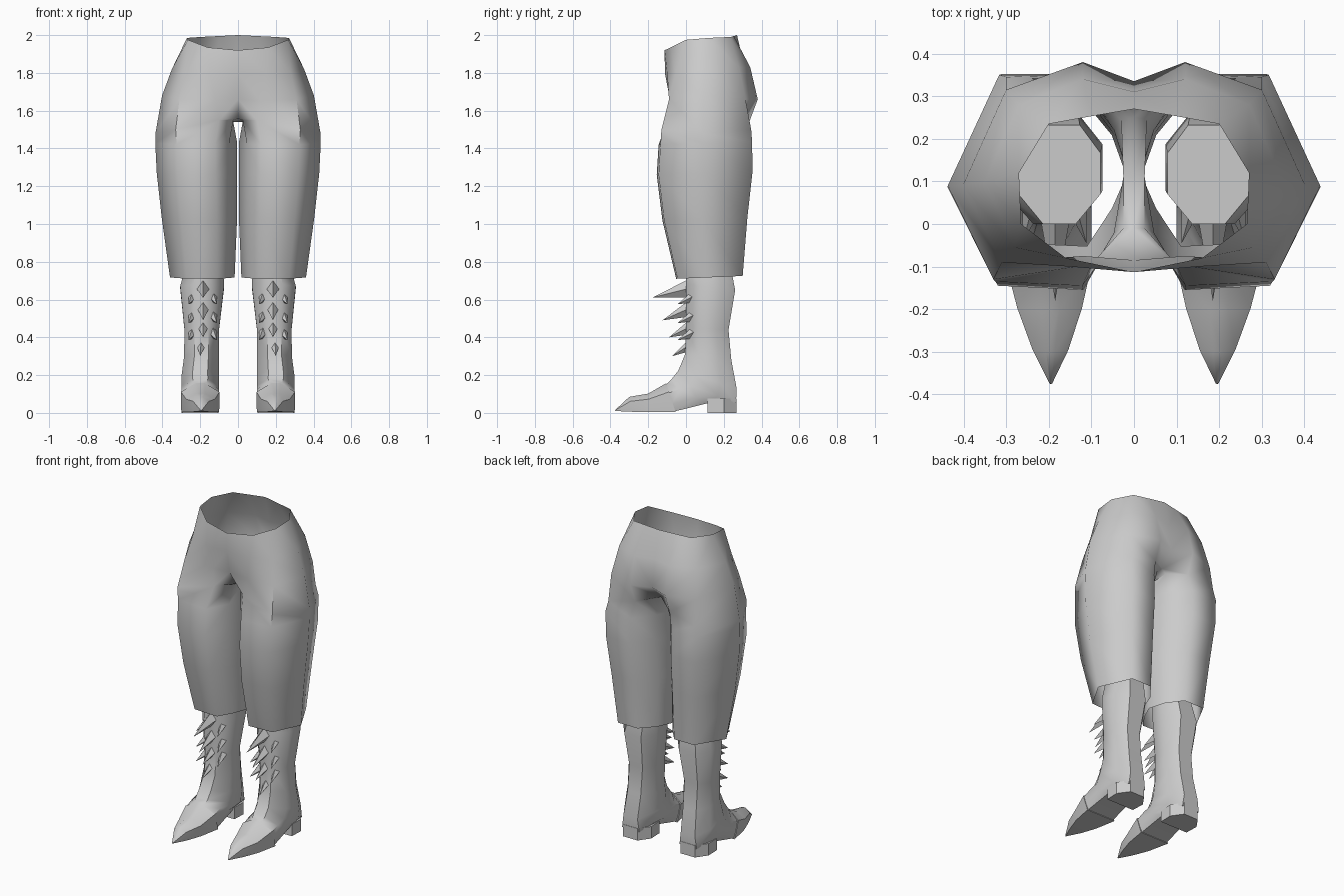
import bpy, bmesh, math
from mathutils import Vector

if "Cube" in bpy.data.objects:
    bpy.data.objects.remove(bpy.data.objects["Cube"])

grey = bpy.data.materials.new("light_grey")
grey.diffuse_color = (0.6, 0.6, 0.6, 1)
grey.use_nodes = True
grey.node_tree.nodes["Principled BSDF"].inputs["Base Color"].default_value = grey.diffuse_color


def finish(name, bm, angle):
    """Turn a right-hand half into a mirrored object."""
    bmesh.ops.recalc_face_normals(bm, faces=bm.faces)
    me = bpy.data.meshes.new(name)
    bm.to_mesh(me)
    bm.free()
    me.materials.append(grey)
    ob = bpy.data.objects.new(name, me)
    bpy.context.collection.objects.link(ob)
    bpy.ops.object.select_all(action='DESELECT')
    ob.select_set(True)
    bpy.context.view_layer.objects.active = ob
    if angle:
        bpy.ops.object.shade_smooth_by_angle(angle=math.radians(angle))
    m = ob.modifiers.new("Mirror", 'MIRROR')
    m.merge_threshold = 0.001
    return ob


def bridge(bm, a, b, closed=True):
    n = len(a)
    for i in range(n if closed else n - 1):
        j = (i + 1) % n
        bm.faces.new((a[i], a[j], b[j], b[i]))


def loft(bm, rings, cap_start=True, cap_end=True):
    rows = [[bm.verts.new(p) for p in r] for r in rings]
    for a, b in zip(rows, rows[1:]):
        bridge(bm, a, b)
    if cap_start:
        bm.faces.new(rows[0])
    if cap_end:
        bm.faces.new(rows[-1])
    return rows


# Trousers: half hip rings from front centre round to back centre
hips = [
    [(0, -.113, 1.92), (.16, -.08, 1.935), (.265, 0, 1.975), (.27, .12, 1.985),
     (.2, .235, 1.99), (.1, .253, 1.995), (0, .27, 2.0)],
    [(0, -.112, 1.8), (.15, -.10, 1.8), (.28, -.055, 1.8), (.35, .10, 1.82),
     (.27, .28, 1.83), (.12, .34, 1.83), (0, .31, 1.83)],
    [(0, -.085, 1.66), (.12, -.075, 1.65), (.31, -.09, 1.66), (.402, .09, 1.68),
     (.30, .315, 1.66), (.12, .38, 1.66), (0, .335, 1.66)],
    [(0, -.01, 1.56), (.10, -.095, 1.55), (.33, -.13, 1.5), (.437, .09, 1.48),
     (.30, .345, 1.5), (.12, .335, 1.54), (0, .25, 1.57)],
]
bm = bmesh.new()
rows = [[bm.verts.new(p) for p in r] for r in hips]
for a, b in zip(rows, rows[1:]):
    bridge(bm, a, b, False)
# Crotch strip joining the two legs
front, back = rows[-1][0], rows[-1][-1]
mid = bm.verts.new((0, .11, 1.54))
f2, m2, b2 = [bm.verts.new(p) for p in ((.025, -.01, 1.55), (.025, .11, 1.54), (.03, .245, 1.55))]
bm.faces.new((front, mid, m2, f2))
bm.faces.new((mid, back, b2, m2))
bm.faces.new((front, f2, rows[-1][1]))
bm.faces.new((back, rows[-1][5], b2))
# Trouser legs: height, inner x, outer x, front y, back y
section = [(.1, .25), (.27, 0), (.74, .02), (1, .47), (.72, 1), (.32, 1), (.1, .74), (0, .47)]
prev = [f2] + rows[-1][1:6] + [b2, m2]
for z, x0, x1, y0, y1 in ((1.42, .004, .438, -.145, .35), (1.26, .004, .43, -.155, .352),
                          (1.02, .005, .403, -.125, .325), (.71, .018, .36, -.052, .30)):
    ring = [bm.verts.new((x0 + (x1 - x0) * u, y0 + (y1 - y0) * v, z + .015 * v))
            for u, v in section]
    bridge(bm, prev, ring)
    prev = ring
finish("trousers", bm, 65)


def boot_ring(front, back, cx, hw, wf=.4, wb=.5):
    """Eight-sided section between a front point and a back point in side view."""
    right = [(0, wf), (.3, 1), (.72, 1), (1, wb)]
    pts = [(t, w) for t, w in right] + [(t, -w) for t, w in reversed(right)]
    return [(cx + w * hw, front[0] + (back[0] - front[0]) * t,
             front[1] + (back[1] - front[1]) * t) for t, w in pts]


# Boots: shaft turning forward into the foot
bm = bmesh.new()
loft(bm, [
    boot_ring((0, .80), (.232, .80), .175, .096),
    boot_ring((0, .68), (.26, .65), .19, .116),
    boot_ring((0, .45), (.225, .44), .192, .092),
    boot_ring((-.005, .31), (.24, .28), .193, .092),
    boot_ring((-.04, .225), (.268, .13), .2, .099),
    boot_ring((-.075, .18), (.265, .055), .2, .1, .4, .6),
    boot_ring((-.095, .16), (.11, .05), .2, .1, .35, .8),
    boot_ring((-.11, .145), (-.06, .008), .2, .098, .3, .95),
])
finish("boots", bm, 50)

# Pointed toe caps
bm = bmesh.new()
loft(bm, [
    boot_ring((-.105, .157), (-.055, .004), .2, .102, .25, .98),
    boot_ring((-.20, .102), (-.19, .005), .198, .076, .3, .98),
    boot_ring((-.30, .085), (-.285, .006), .196, .042, .25, .98),
    boot_ring((-.374, .016), (-.375, .01), .195, .003),
])
finish("toe_caps", bm, 40)

# Heels
bm = bmesh.new()
outline = [(-.095, .115), (.095, .115), (.098, .2), (.05, .268), (-.05, .268), (-.098, .2)]
loft(bm, [[(.2 + x, y, z) for x, y in outline] for z in (0, .075)])
finish("heels", bm, 0)

# Shin spikes: base x, y, z, tip x, y, z, half width
spikes = [(.185, .02, .66, .185, -.18, .61, .036), (.185, .02, .555, .185, -.125, .49, .032),
          (.185, .02, .455, .185, -.09, .40, .028), (.195, .02, .36, .2, -.075, .30, .024)]
for side in (-1, 1):
    for z in (.62, .52, .43):
        spikes.append((.187 + side * .05, .045, z, .187 + side * .075, -.045, z - .045, .025))
bm = bmesh.new()
for x, y, z, tx, ty, tz, w in spikes:
    base = [bm.verts.new(p) for p in ((x - w, y, z), (x, y, z + 1.4 * w),
                                      (x + w, y, z), (x, y, z - 1.4 * w))]
    tip = bm.verts.new(Vector((tx, ty, tz)))
    bm.faces.new(base)
    for i in range(4):
        bm.faces.new((base[i], base[(i + 1) % 4], tip))
finish("shin_spikes", bm, 0)
